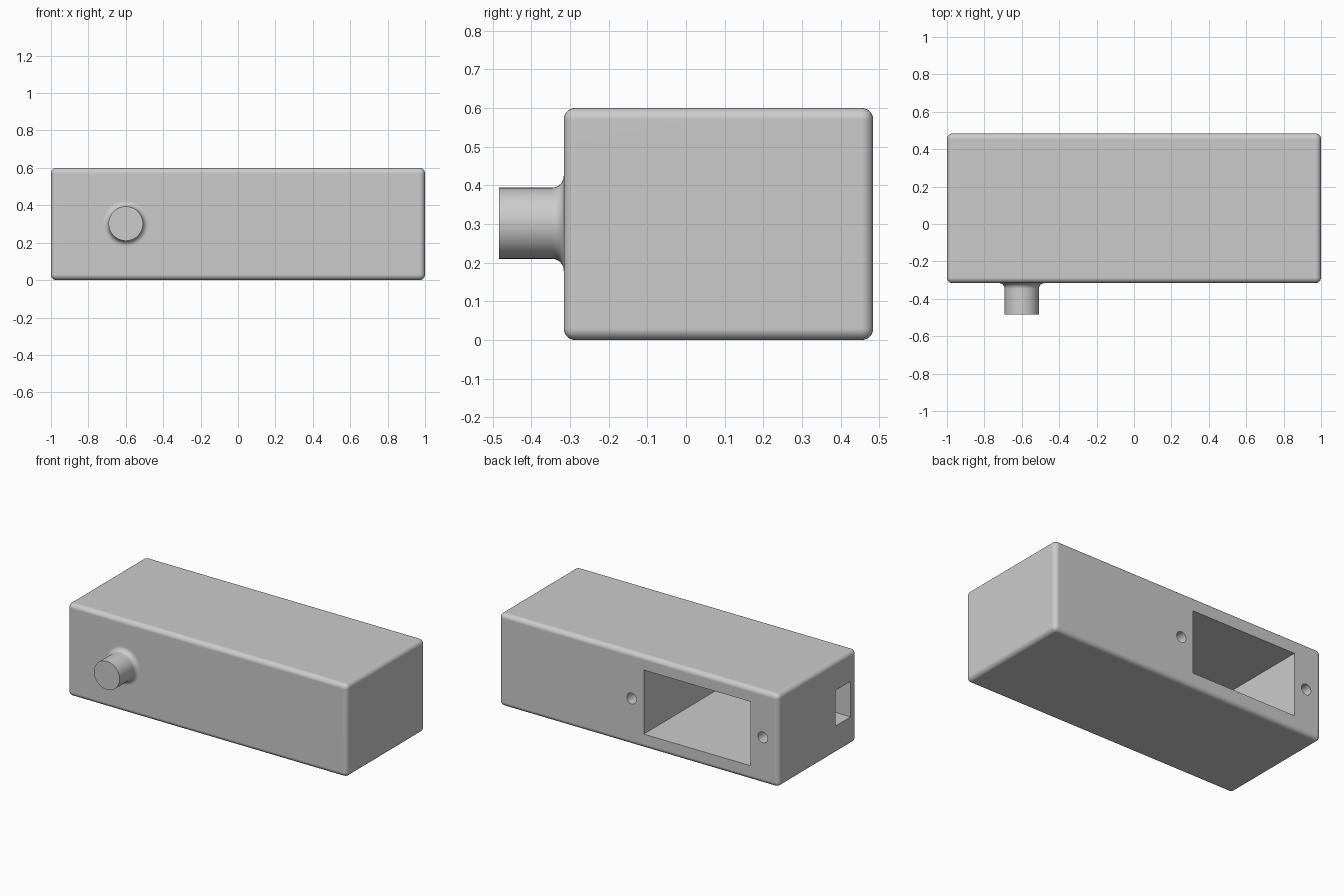
import bpy
import bmesh
import math
from mathutils import Matrix, Vector

if "Cube" in bpy.data.objects:
    bpy.data.objects.remove(bpy.data.objects["Cube"], do_unlink=True)

FRONT, BACK = -0.316, 0.484
FILLET = 0.03

grey = bpy.data.materials.new("light_grey")
grey.use_nodes = True
colour = (0.6, 0.6, 0.6, 1)
grey.diffuse_color = colour
grey.node_tree.nodes["Principled BSDF"].inputs["Base Color"].default_value = colour


def add_object(name, bm):
    bmesh.ops.recalc_face_normals(bm, faces=bm.faces)
    mesh = bpy.data.meshes.new(name)
    bm.to_mesh(mesh)
    bm.free()
    mesh.materials.append(grey)
    obj = bpy.data.objects.new(name, mesh)
    bpy.context.collection.objects.link(obj)
    return obj


def box(name, low, high, bevel=0):
    low, high = Vector(low), Vector(high)
    bm = bmesh.new()
    place = Matrix.Translation((low + high) / 2) @ Matrix.Diagonal((*(high - low), 1))
    bmesh.ops.create_cube(bm, size=1, matrix=place)
    if bevel:
        bmesh.ops.bevel(bm, geom=bm.edges[:], offset=bevel, segments=6,
                        profile=0.5, affect='EDGES')
    return add_object(name, bm)


def rod(name, x, z, radius, y_low, y_high):
    bm = bmesh.new()
    place = (Matrix.Translation((x, (y_low + y_high) / 2, z))
             @ Matrix.Rotation(math.pi / 2, 4, 'X'))
    bmesh.ops.create_cone(bm, cap_ends=True, segments=32, radius1=radius,
                          radius2=radius, depth=y_high - y_low, matrix=place)
    return add_object(name, bm)


def activate(obj):
    bpy.ops.object.select_all(action='DESELECT')
    obj.select_set(True)
    bpy.context.view_layer.objects.active = obj


def cut(target, cutter):
    mod = target.modifiers.new("cut", 'BOOLEAN')
    mod.operation = 'DIFFERENCE'
    mod.solver = 'EXACT'
    mod.object = cutter
    activate(target)
    bpy.ops.object.modifier_apply(modifier=mod.name)
    bpy.data.objects.remove(cutter, do_unlink=True)


def smooth(obj):
    activate(obj)
    bpy.ops.object.shade_smooth_by_angle(angle=math.radians(30))
    mod = obj.modifiers.new("flat_face_normals", 'WEIGHTED_NORMAL')
    mod.keep_sharp = True


# Rounded housing
housing = box("housing", (-1, FRONT, 0), (1, BACK, 0.6), FILLET)

# Deep rectangular socket opening in the back
cut(housing, box("socket_cutter", (-0.8, -0.26, 0.093), (-0.037, 0.6, 0.507)))

# Small switch opening through the end wall
cut(housing, box("switch_cutter", (-1.1, -0.255, 0.18), (-0.7, -0.1, 0.41)))

# Screw holes either side of the socket
for x in (-0.888, 0.05):
    cut(housing, rod("screw_cutter", x, 0.3, 0.035, 0.23, 0.6))
smooth(housing)

# Front post turned about its axis, with a flared foot
RADIUS = 0.092
profile = [(0, -0.484), (RADIUS, -0.484)]
for i in range(9):
    a = math.pi / 2 * i / 8
    profile.append((RADIUS + FILLET * (1 - math.cos(a)),
                    FRONT - FILLET * (1 - math.sin(a))))
profile.append((RADIUS + FILLET, FRONT + 0.01))
profile.append((0, FRONT + 0.01))
bm = bmesh.new()
verts = [bm.verts.new((r, y, 0)) for r, y in profile]
edges = [bm.edges.new(pair) for pair in zip(verts, verts[1:])]
bmesh.ops.spin(bm, geom=verts + edges, cent=(0, 0, 0), axis=(0, 1, 0),
               angle=math.tau, steps=48, use_merge=True)
bmesh.ops.remove_doubles(bm, verts=bm.verts, dist=0.0001)
bmesh.ops.translate(bm, verts=bm.verts, vec=(-0.6, 0, 0.302))
post = add_object("front_post", bm)
smooth(post)
